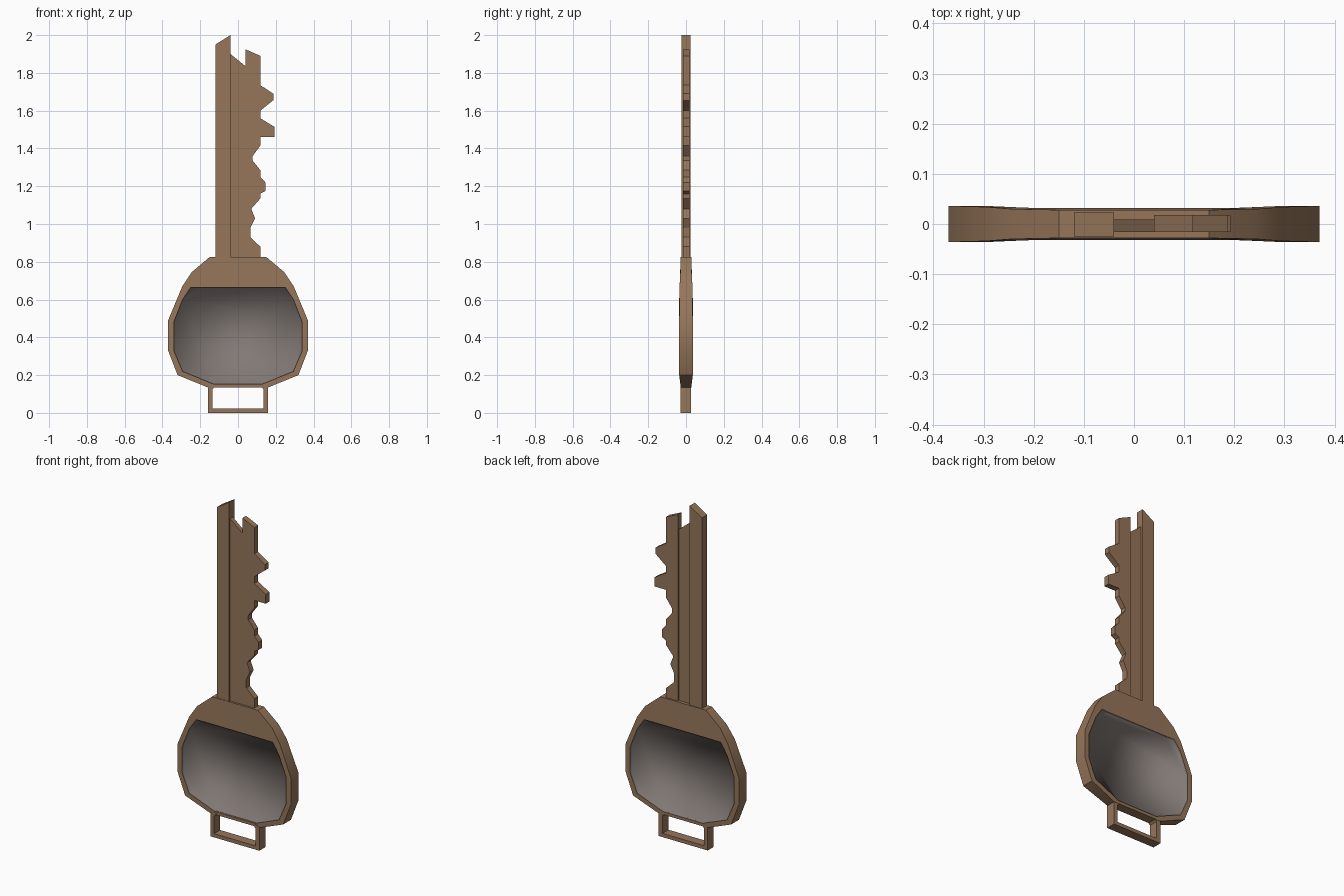
import bpy, bmesh, math

if "Cube" in bpy.data.objects:
    bpy.data.objects.remove(bpy.data.objects["Cube"])


def material(name, color):
    m = bpy.data.materials.new(name)
    m.diffuse_color = (*color, 1)
    m.use_nodes = True
    m.node_tree.nodes["Principled BSDF"].inputs["Base Color"].default_value = m.diffuse_color
    return m


brown = material("bronze_brown", (0.305, 0.181, 0.102))
grey = material("warm_grey", (0.22, 0.19, 0.175))


def make_object(name, bm, mat, smooth=None):
    bmesh.ops.recalc_face_normals(bm, faces=bm.faces)
    mesh = bpy.data.meshes.new(name)
    bm.to_mesh(mesh)
    bm.free()
    mesh.materials.append(mat)
    ob = bpy.data.objects.new(name, mesh)
    bpy.context.collection.objects.link(ob)
    if smooth:
        bpy.ops.object.select_all(action='DESELECT')
        ob.select_set(True)
        bpy.context.view_layer.objects.active = ob
        bpy.ops.object.shade_smooth_by_angle(angle=math.radians(smooth))
    return ob


def prism(name, outline, y0, y1):
    """Extrude an x-z outline from y0 to y1."""
    bm = bmesh.new()
    face = bm.faces.new([bm.verts.new((x, y0, z)) for x, z in outline])
    ext = bmesh.ops.extrude_face_region(bm, geom=[face])
    new = [v for v in ext["geom"] if isinstance(v, bmesh.types.BMVert)]
    bmesh.ops.translate(bm, verts=new, vec=(0, y1 - y0, 0))
    return make_object(name, bm, brown)


def mirrored(half):
    """Close a right-hand half loop with its mirror image."""
    return half + [(-x, z, t) for x, z, t in reversed(half)]


def loop_verts(bm, loop, side):
    return [bm.verts.new((x, side * t, z)) for x, z, t in loop]


def bridge(bm, a, b):
    n = len(a)
    for i in range(n):
        j = (i + 1) % n
        bm.faces.new((a[i], a[j], b[j], b[i]))


# Half loops of the bow: x, z, half thickness
outer = mirrored([(0.15, 0.825, 0.028), (0.245, 0.745, 0.030), (0.295, 0.67, 0.034),
                  (0.37, 0.49, 0.036), (0.37, 0.33, 0.036), (0.32, 0.20, 0.036),
                  (0.16, 0.135, 0.028)])
inner = mirrored([(0.20, 0.665, 0.032), (0.25, 0.665, 0.034), (0.293, 0.60, 0.036),
                  (0.34, 0.48, 0.036), (0.34, 0.33, 0.036), (0.293, 0.22, 0.036),
                  (0.13, 0.153, 0.028)])

# Bow frame: front and back rims joined by the outer wall
bm = bmesh.new()
rims = []
for side in (-1, 1):
    o, i = loop_verts(bm, outer, side), loop_verts(bm, inner, side)
    bridge(bm, o, i)
    rims.append(o)
bridge(bm, *rims)
make_object("bow_frame", bm, brown, 30)

# Recessed grips on both sides, shaded softly into their walls
for name, side in (("front_grip", -1), ("back_grip", 1)):
    bm = bmesh.new()
    rim = loop_verts(bm, inner, side)
    floor = loop_verts(bm, [(x, z, 0.018) for x, z, t in inner], side)
    bridge(bm, rim, floor)
    bm.faces.new(floor)
    bm.normal_update()
    ob = make_object(name, bm, grey, 180)
    # Make the open recess face outward
    me = ob.data
    if me.polygons[-1].normal.y * side < 0:
        me.flip_normals()

# Key ring loop: two posts and a bottom bar in one U shape
prism("ring_loop", [(-0.16, 0), (0.16, 0), (0.16, 0.137), (0.13, 0.15), (0.12, 0.14),
                    (0.135, 0.125), (0.135, 0.022), (-0.135, 0.022), (-0.135, 0.125),
                    (-0.12, 0.14), (-0.13, 0.15), (-0.16, 0.137)], -0.03, 0.026)
prism("loop_top_bar", [(-0.13, 0.137), (0.13, 0.137), (0.13, 0.153), (-0.13, 0.153)],
      -0.027, 0.026)

# Blade: thick spine, thin groove web, toothed edge
prism("blade_spine", [(-0.12, 0.82), (-0.04, 0.82), (-0.04, 2.0), (-0.12, 1.95)],
      -0.025, 0.023)
prism("blade_groove", [(-0.04, 0.82), (0.04, 0.82), (0.04, 1.835), (-0.04, 1.9)],
      -0.016, 0.009)
teeth = [(0.04, 1.925), (0.118, 1.89), (0.118, 1.735), (0.187, 1.69), (0.187, 1.655),
         (0.118, 1.60), (0.118, 1.56), (0.192, 1.515), (0.192, 1.46), (0.118, 1.46),
         (0.118, 1.415), (0.078, 1.36), (0.078, 1.335), (0.118, 1.285), (0.118, 1.25),
         (0.145, 1.22), (0.145, 1.175), (0.118, 1.16), (0.118, 1.135), (0.07, 1.08),
         (0.09, 1.03), (0.065, 0.98), (0.065, 0.93), (0.118, 0.88), (0.118, 0.82),
         (0.04, 0.82)]
prism("blade_teeth", teeth, -0.016, 0.018)
